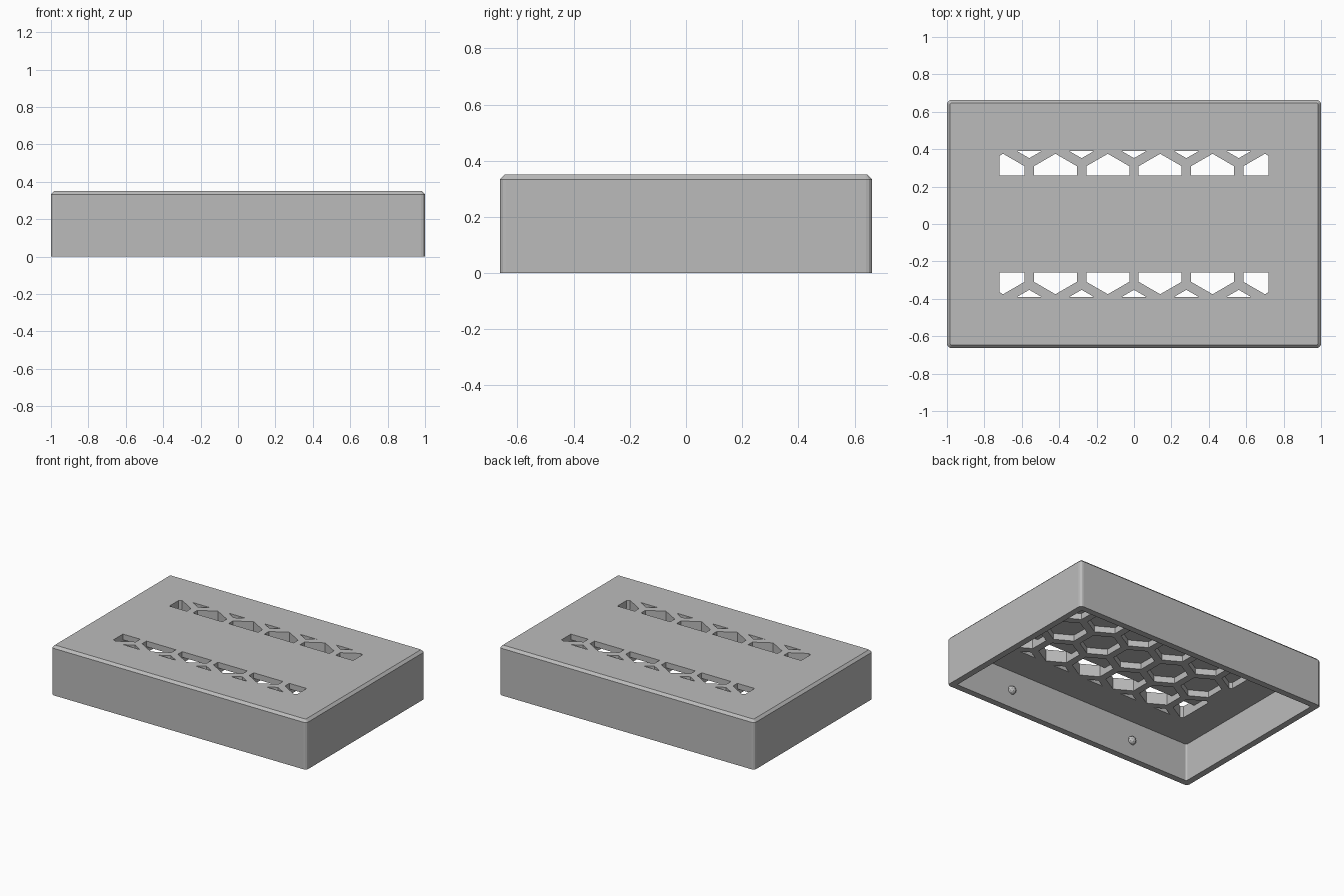
import bpy, bmesh
from math import pi, sin, cos
from mathutils import Vector

HALF_X, HALF_Y, HEIGHT = 1.0, 0.663, 0.35
WALL, CEILING, COVER = 0.045, 0.267, 0.31   # wall thickness, inner ceiling, pit ceiling
PITCH, HEX_R = 0.28, 0.133                  # honeycomb spacing and cell radius
GRILLE_X, GRILLE_Y, COVER_Y = 0.72, 0.39, 0.26

cube = bpy.data.objects.get("Cube")
if cube:
    bpy.data.objects.remove(cube, do_unlink=True)

grey = bpy.data.materials.new("grey_plastic")
grey.use_nodes = True
grey.diffuse_color = (0.5, 0.5, 0.5, 1)
grey.node_tree.nodes["Principled BSDF"].inputs["Base Color"].default_value = (0.5, 0.5, 0.5, 1)


def finish(bm, name):
    bmesh.ops.recalc_face_normals(bm, faces=bm.faces[:])
    mesh = bpy.data.meshes.new(name)
    bm.to_mesh(mesh)
    bm.free()
    mesh.materials.append(grey)
    obj = bpy.data.objects.new(name, mesh)
    bpy.context.collection.objects.link(obj)
    return obj


def box(hx, hy, z0, z1, corner):
    """Box with rounded vertical corners."""
    bm = bmesh.new()
    bmesh.ops.create_cube(bm, size=1)
    for v in bm.verts:
        v.co = Vector((v.co.x * 2 * hx, v.co.y * 2 * hy, z1 if v.co.z > 0 else z0))
    upright = [e for e in bm.edges if abs(e.verts[0].co.z - e.verts[1].co.z) > 0.01]
    bmesh.ops.bevel(bm, geom=upright, offset=corner, segments=3, profile=0.5, affect='EDGES')
    return bm


def honeycomb(name, y0, y1, z0, z1):
    """Hexagonal prisms trimmed to the band y0..y1."""
    bm = bmesh.new()
    for row in range(-2, 3):
        for col in range(-3, 4):
            cx = (col + 0.5 * (row % 2)) * PITCH
            cy = row * PITCH * sin(pi / 3)
            ring = [bm.verts.new((cx + HEX_R * sin(k * pi / 3), cy + HEX_R * cos(k * pi / 3), z0))
                    for k in range(6)]
            bm.faces.new(ring)
    trims = [((GRILLE_X, 0, 0), (1, 0, 0)), ((-GRILLE_X, 0, 0), (-1, 0, 0)),
             ((0, y1, 0), (0, 1, 0)), ((0, y0, 0), (0, -1, 0))]
    for point, normal in trims:
        bmesh.ops.bisect_plane(bm, geom=bm.verts[:] + bm.edges[:] + bm.faces[:],
                               plane_co=point, plane_no=normal, clear_outer=True)
    grown = bmesh.ops.extrude_face_region(bm, geom=bm.faces[:])
    for v in grown["geom"]:
        if isinstance(v, bmesh.types.BMVert):
            v.co.z = z1
    return finish(bm, name)


# Outer body with a chamfered top rim
bm = box(HALF_X, HALF_Y, 0, HEIGHT, 0.022)
rim = [e for e in bm.edges if all(v.co.z > HEIGHT - 0.001 for v in e.verts)]
bmesh.ops.bevel(bm, geom=rim, offset=0.017, segments=1, affect='EDGES')
lid = finish(bm, "lid_shell")

# Cutters: open cavity, blind hexagonal pits, and two open vent bands
cutters = [
    finish(box(HALF_X - WALL, HALF_Y - WALL, -0.1, CEILING, 0.012), "cavity_cutter"),
    honeycomb("pit_cutter", -COVER_Y - 0.01, COVER_Y + 0.01, 0.2, COVER),
    honeycomb("back_vent_cutter", COVER_Y, GRILLE_Y, 0.2, 0.4),
    honeycomb("front_vent_cutter", -GRILLE_Y, -COVER_Y, 0.2, 0.4),
]
for cutter in cutters:
    cutter.hide_render = True
    cutter.hide_set(True)
    mod = lid.modifiers.new(cutter.name, 'BOOLEAN')
    mod.operation = 'DIFFERENCE'
    mod.solver = 'EXACT'
    mod.object = cutter

# Bake the cuts, then drop the cutters
bpy.context.view_layer.update()
baked = bpy.data.meshes.new_from_object(lid.evaluated_get(bpy.context.evaluated_depsgraph_get()))
lid.modifiers.clear()
lid.data = baked
for cutter in cutters:
    bpy.data.objects.remove(cutter, do_unlink=True)

# Snap bumps on the inner long walls
for side, sy in (("front", -1), ("back", 1)):
    for end, sx in (("right", -1), ("left", 1)):
        bm = bmesh.new()
        bmesh.ops.create_icosphere(bm, subdivisions=2, radius=0.03)
        bmesh.ops.translate(bm, verts=bm.verts[:],
                            vec=(sx * 0.5, sy * (HALF_Y - WALL), 0.127))
        finish(bm, f"{side}_{end}_snap_bump")
